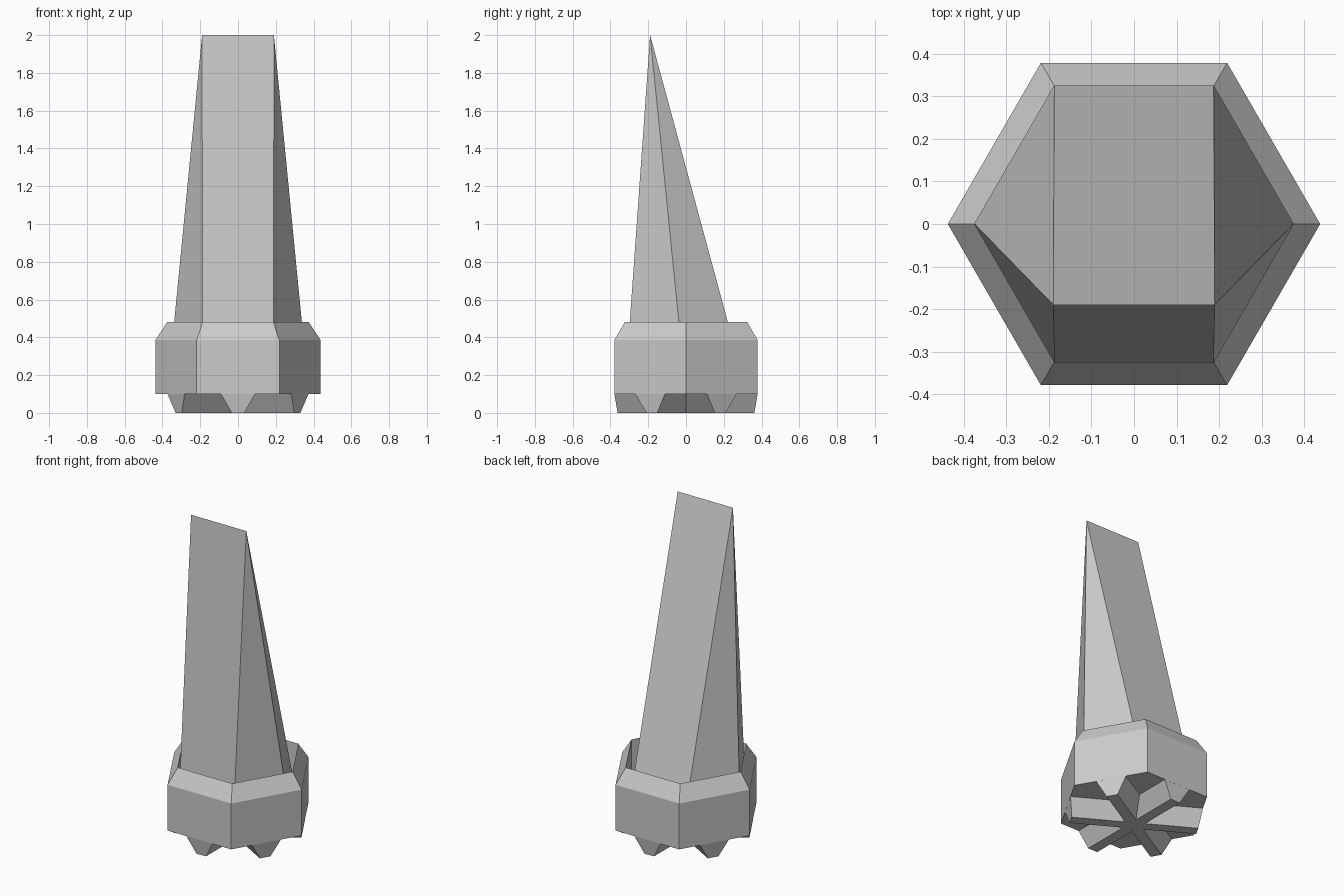
import bpy
from math import cos, sin, pi

if "Cube" in bpy.data.objects:
    bpy.data.objects.remove(bpy.data.objects["Cube"])

def make(name, verts, faces):
    mesh = bpy.data.meshes.new(name)
    mesh.from_pydata(verts, [], faces)
    obj = bpy.data.objects.new(name, mesh)
    bpy.context.collection.objects.link(obj)
    return obj

def hexagon(r, z):
    return [(r * cos(k * pi / 3), r * sin(k * pi / 3), z) for k in range(6)]

BASE_Z = 0.1
INNER_R = 0.375

# Hollow hexagonal collar with a sloped upper rim
profile = [(INNER_R, BASE_Z), (0.438, BASE_Z), (0.438, 0.385), (INNER_R, 0.48)]
verts = [v for r, z in profile for v in hexagon(r, z)]
faces = []
for i in range(4):
    a, b = i * 6, (i + 1) % 4 * 6
    for k in range(6):
        n = (k + 1) % 6
        faces.append((a + k, a + n, b + n, b + k))
make("collar", verts, faces)

# Blade: hexagonal base tapering to a straight edge set towards the front
R, L = 6, 7
make("blade",
     hexagon(INNER_R, BASE_Z) + [(0.19, -0.19, 2), (-0.19, -0.19, 2)],
     [(5, 4, 3, 2, 1, 0), (4, 5, R, L), (1, 2, L, R),
      (5, 0, R), (0, 1, R), (3, 4, L), (2, 3, L)])

# Three tapered ribs crossing under the base
for i in range(3):
    verts = [(sx * hx, sy * hy, z)
             for hx, hy, z in ((0.033, 0.362, 0), (0.09, 0.379, BASE_Z))
             for sx, sy in ((-1, -1), (1, -1), (1, 1), (-1, 1))]
    faces = [(3, 2, 1, 0), (4, 5, 6, 7)]
    faces += [(k, (k + 1) % 4, (k + 1) % 4 + 4, k + 4) for k in range(4)]
    rib = make(f"base_rib_{i + 1}", verts, faces)
    rib.rotation_euler.z = i * pi / 3
